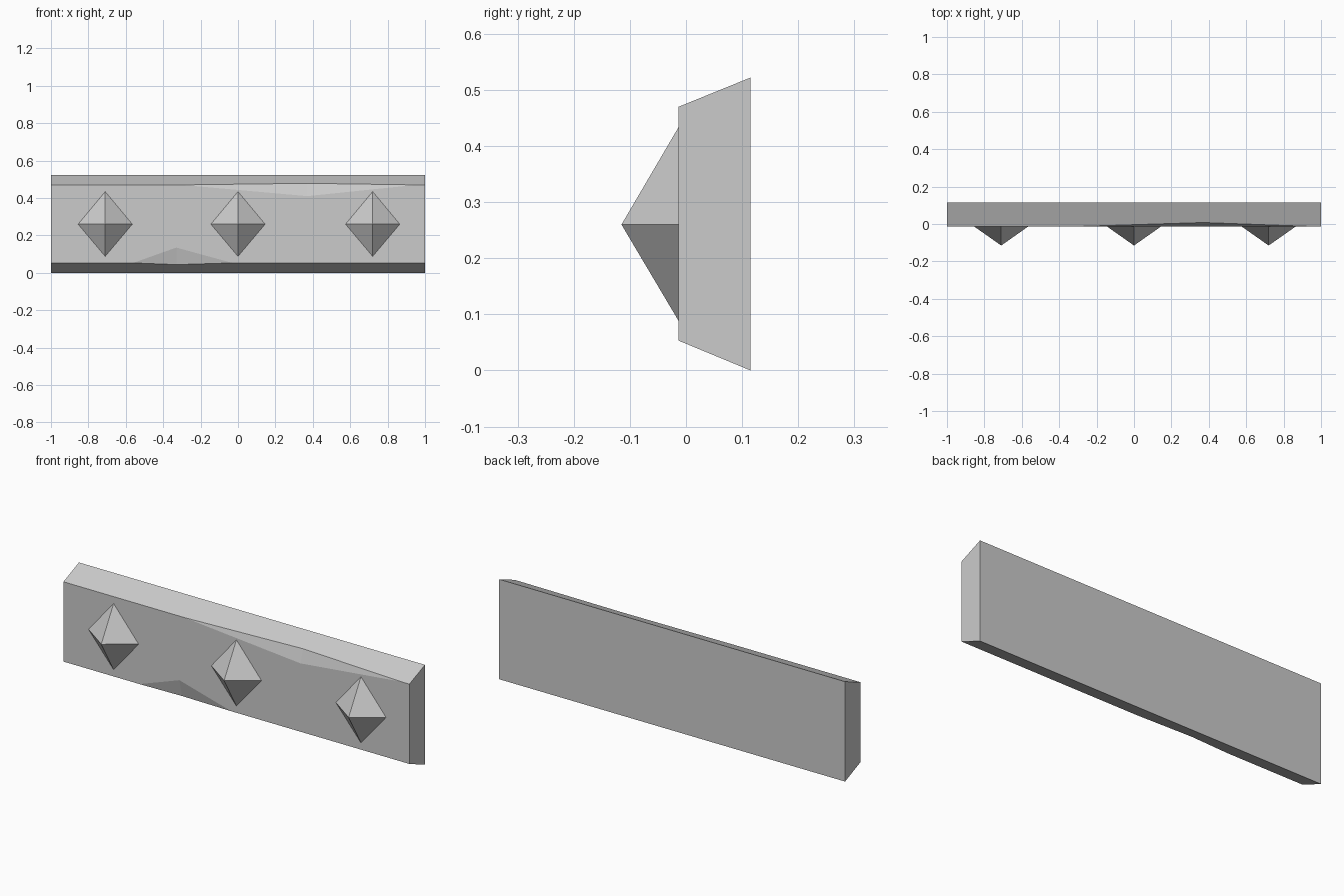
import bpy
import bmesh

cube = bpy.data.objects.get("Cube")
if cube:
    bpy.data.objects.remove(cube, do_unlink=True)

GREY = (0.60, 0.60, 0.60, 1)
stone = bpy.data.materials.new("light grey stone")
stone.use_nodes = True
stone.diffuse_color = GREY
stone.node_tree.nodes["Principled BSDF"].inputs["Base Color"].default_value = GREY

FRONT, BACK, TIP = -0.013, 0.115, -0.115
LOW, HIGH, TOP = 0.053, 0.470, 0.522


def make(name, bm):
    bmesh.ops.recalc_face_normals(bm, faces=bm.faces)
    mesh = bpy.data.meshes.new(name)
    bm.to_mesh(mesh)
    bm.free()
    mesh.materials.append(stone)
    obj = bpy.data.objects.new(name, mesh)
    bpy.context.collection.objects.link(obj)


def chip(bm, x0, x1, xm, edge_z, slope, tip_z, depth):
    """Corners of a chip broken out of a long front edge."""
    points = [(x0, FRONT, edge_z), (xm, FRONT, tip_z), (x1, FRONT, edge_z),
              (xm, FRONT + depth, edge_z + slope * depth)]
    return [bm.verts.new(p) for p in points]


# Bar with sloping top and bottom, chipped along both front edges
bm = bmesh.new()
slope = (TOP - HIGH) / (BACK - FRONT)
back = [bm.verts.new((x, BACK, z)) for x, z in ((-1, 0), (1, 0), (1, TOP), (-1, TOP))]
front = [bm.verts.new((x, FRONT, z)) for x, z in ((-1, LOW), (1, LOW), (1, HIGH), (-1, HIGH))]
a, t, b, m = chip(bm, -0.56, -0.03, -0.33, LOW, -LOW / (BACK - FRONT), 0.135, 0.022)
a2, t2, b2, m2 = chip(bm, -0.30, 0.95, 0.37, HIGH, slope, 0.41, 0.021)
faces = [
    back,
    (back[0], back[3], front[3], front[0]),
    (back[1], back[2], front[2], front[1]),
    (front[0], a, t, b, front[1], front[2], b2, t2, a2, front[3]),
    (back[0], back[1], front[1], b, m, a, front[0]),
    (back[3], back[2], front[2], b2, m2, a2, front[3]),
    (a, t, m), (t, b, m), (a2, t2, m2), (t2, b2, m2),
]
for f in faces:
    bm.faces.new(f)
make("bar", bm)

# Row of pointed four-sided studs
for name, x in (("right_stud", -0.71), ("middle_stud", 0), ("left_stud", 0.72)):
    bm = bmesh.new()
    tip = bm.verts.new((x, TIP, 0.26))
    ring = [bm.verts.new((x + dx, FRONT, 0.26 + dz))
            for dx, dz in ((-0.145, 0), (0, -0.172), (0.145, 0), (0, 0.174))]
    bm.faces.new(ring)
    for i in range(4):
        bm.faces.new((tip, ring[i], ring[(i + 1) % 4]))
    make(name, bm)
